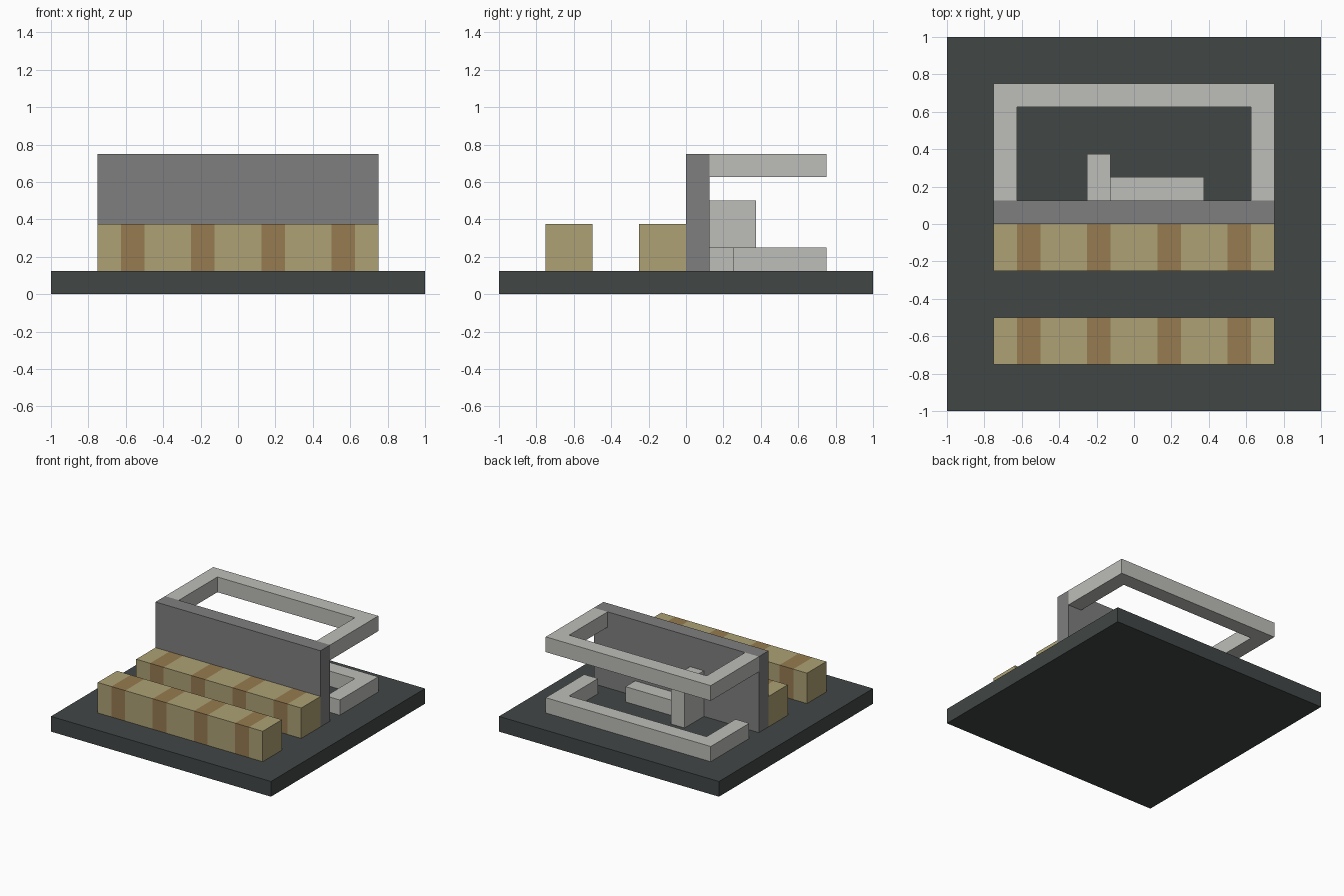
import bpy
import bmesh
from mathutils import Vector

cube = bpy.data.objects.get("Cube")
if cube:
    bpy.data.objects.remove(cube, do_unlink=True)

U = 1 / 8  # grid unit


def material(name, rgb):
    lin = [((c / 255 + 0.055) / 1.055) ** 2.4 for c in rgb] + [1.0]
    mat = bpy.data.materials.new(name)
    mat.use_nodes = True
    mat.diffuse_color = lin
    mat.node_tree.nodes["Principled BSDF"].inputs["Base Color"].default_value = lin
    return mat


slate = material("dark slate", (65, 71, 70))
grey = material("mid grey", (127, 127, 127))
pale = material("pale grey", (189, 190, 185))
tan = material("tan", (173, 161, 117))
brown = material("brown", (150, 123, 80))


def finish(name, bm, *mats):
    bmesh.ops.recalc_face_normals(bm, faces=bm.faces)
    mesh = bpy.data.meshes.new(name)
    bm.to_mesh(mesh)
    bm.free()
    for mat in mats:
        mesh.materials.append(mat)
    obj = bpy.data.objects.new(name, mesh)
    bpy.context.collection.objects.link(obj)
    return obj


def prism(outline, z0, z1):
    """Extrude an outline in grid units from z0 to z1."""
    bm = bmesh.new()
    face = bm.faces.new([bm.verts.new((x * U, y * U, z0 * U)) for x, y in outline])
    new = bmesh.ops.extrude_face_region(bm, geom=[face])["geom"]
    verts = [v for v in new if isinstance(v, bmesh.types.BMVert)]
    bmesh.ops.translate(bm, verts=verts, vec=(0, 0, (z1 - z0) * U))
    return bm


def box(x0, x1, y0, y1, z0, z1):
    return prism([(x0, y0), (x1, y0), (x1, y1), (x0, y1)], z0, z1)


# Base and wall
finish("base_plate", box(-8, 8, -8, 8, 0, 1), slate)
finish("wall", box(-6, 6, 0, 1, 1, 6), grey)


# Striped bars
def striped_bar(name, y0):
    bm = box(-6, 6, y0, y0 + 2, 1, 3)
    starts = (-5, -2, 1, 4)
    for start in starts:
        for x in (start, start + 1):
            bmesh.ops.bisect_plane(bm, geom=bm.verts[:] + bm.edges[:] + bm.faces[:],
                                   plane_co=Vector((x * U, 0, 0)), plane_no=(1, 0, 0))
    for face in bm.faces:
        x = face.calc_center_median().x / U
        face.material_index = int(any(s < x < s + 1 for s in starts))
    finish(name, bm, tan, brown)


striped_bar("front_bar", -6)
striped_bar("rear_bar", -2)


# U-shaped frames behind the wall
def u_frame(name, front, z0):
    right = [(6, front), (6, 6)]
    inner = [(5, 5), (5, front)]
    half = inner[::-1]
    outline = ([(-x, y) for x, y in right] + right[::-1]
               + half + [(-x, y) for x, y in inner])
    finish(name, prism(outline, z0, z0 + 1), pale)


u_frame("upper_frame", 1, 5)
u_frame("lower_frame", 2, 1)

# Small blocks against the back of the wall
finish("tall_block", box(-2, -1, 1, 3, 1, 4), pale)
finish("low_block", box(-1, 3, 1, 2, 1, 2), pale)
